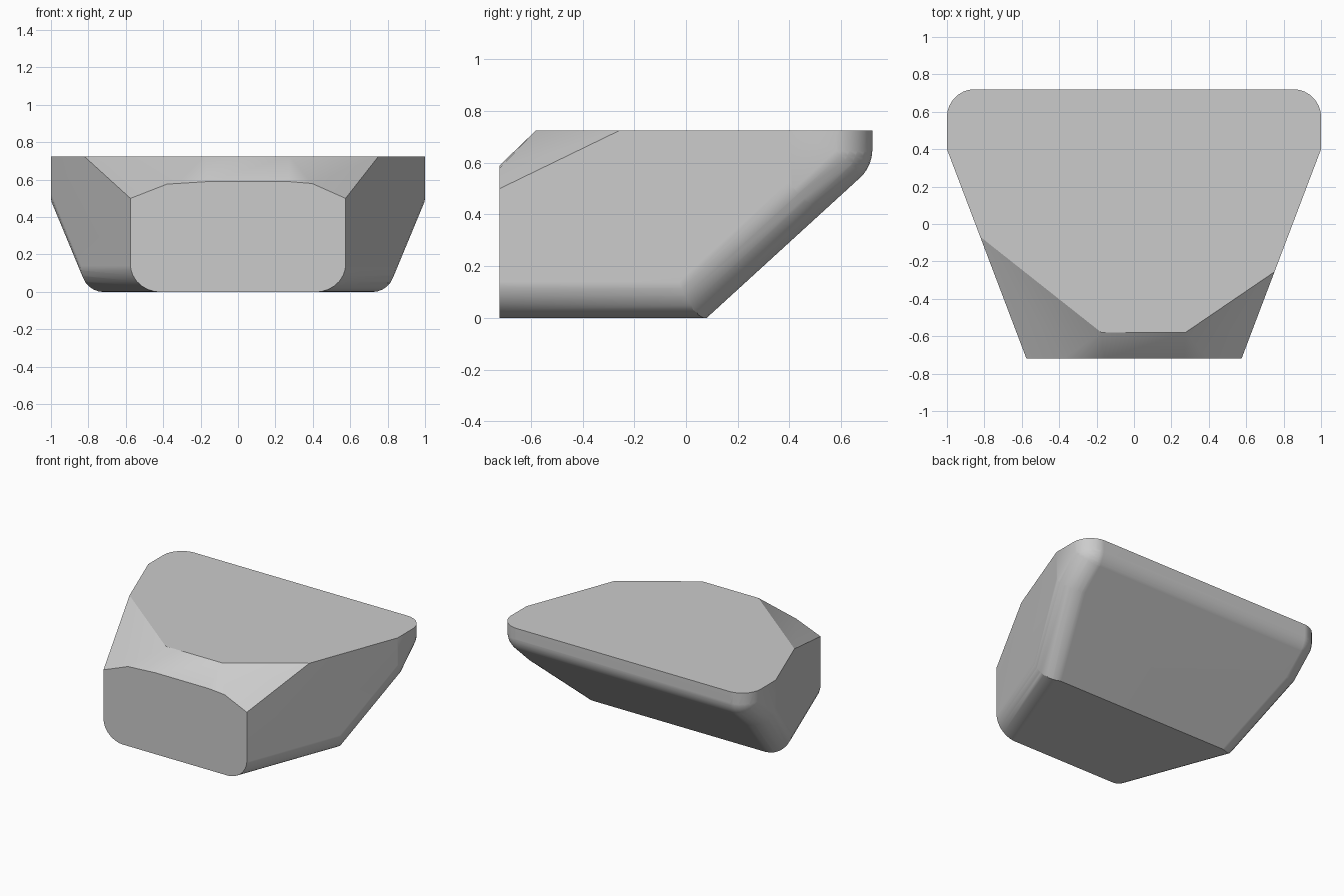
import bpy
import bmesh
from mathutils import Vector, Matrix

RADIUS = 0.15
STEPS = 8

old = bpy.data.objects.get("Cube")
if old:
    bpy.data.objects.remove(old, do_unlink=True)

bm = bmesh.new()
bmesh.ops.create_cube(bm, size=1, matrix=Matrix.Translation((0, 0, 0.3625))
                      @ Matrix.Diagonal((2, 1.44, 0.725, 1)))


def cut(plane):
    """Slice away everything outside a plane and cap the opening."""
    normal, dist = plane
    bmesh.ops.bisect_plane(bm, geom=bm.verts[:] + bm.edges[:] + bm.faces[:],
                           dist=1e-5, plane_co=normal * dist,
                           plane_no=normal, clear_outer=True)
    rim = [e for e in bm.edges if e.is_boundary]
    if rim:
        bmesh.ops.holes_fill(bm, edges=rim, sides=0)


def plane_at(normal, point):
    n = Vector(normal).normalized()
    return n, n.dot(Vector(point))


def plane_through(a, b, c):
    a, b, c = Vector(a), Vector(b), Vector(c)
    n = (b - a).cross(c - a)
    return plane_at(n if n.z > 0 else -n, a)


def blend(planes, weights):
    """Plane tangent to the ball that rolls between the given planes."""
    n = sum((p[0] * w for p, w in zip(planes, weights)), Vector())
    length = n.length
    d = sum((p[1] - RADIUS) * w for p, w in zip(planes, weights))
    return n / length, d / length + RADIUS


def round_edge(a, b):
    for i in range(1, STEPS):
        cut(blend((a, b), (i, STEPS - i)))


def round_corner(a, b, c):
    for i in range(1, STEPS - 1):
        for j in range(1, STEPS - i):
            cut(blend((a, b, c), (i, j, STEPS - i - j)))


# Main planes: floor, rear wall and sloping underside
floor = plane_at((0, 0, -1), (0, 0, 0))
rear = plane_at((0, 1, 0), (0, 0.72, 0))
slope = plane_at((0, 0.585, -0.64), (0, 0.08, 0))
cut(slope)

# Tapered sides
sides = []
for s in (-1, 1):
    straight = plane_at((s, 0, 0), (s, 0, 0))
    taper = plane_at((s * 1.12, -0.425, 0), (s, 0.4, 0))
    cut(taper)
    sides.append((straight, taper))

# Rounded lower and rear edges
round_edge(slope, rear)
for straight, taper in sides:
    round_edge(taper, floor)
    round_edge(taper, slope)
    round_edge(straight, slope)
    round_edge(straight, rear)
    round_corner(straight, slope, rear)

# Front chamfer, then the uneven corner facets
cut(plane_at((0, -0.135, 0.14), (0, -0.72, 0.59)))
corners = [
    ((-0.82, -0.07, 0.725), (-0.175, -0.58, 0.725), (-0.575, -0.72, 0.5),
     (-0.4, -0.72, 0.575), (-0.16, -0.72, 0.59)),
    ((0.745, -0.26, 0.725), (0.275, -0.58, 0.725), (0.575, -0.72, 0.5),
     (0.45, -0.72, 0.575), (0.27, -0.72, 0.59)),
]
for outer, inner, low, mid, centre in corners:
    cut(plane_through(outer, inner, low))
    cut(plane_through(inner, mid, centre))

bmesh.ops.remove_doubles(bm, verts=bm.verts[:], dist=1e-4)
bmesh.ops.recalc_face_normals(bm, faces=bm.faces[:])

mesh = bpy.data.meshes.new("faceted_block")
bm.to_mesh(mesh)
bm.free()
block = bpy.data.objects.new("faceted_block", mesh)
bpy.context.collection.objects.link(block)

# Plain grey
grey = bpy.data.materials.new("light_grey")
grey.use_nodes = True
colour = (0.6, 0.6, 0.6, 1)
grey.diffuse_color = colour
grey.node_tree.nodes["Principled BSDF"].inputs["Base Color"].default_value = colour
mesh.materials.append(grey)

# Smooth rounding with crisp main edges
bpy.ops.object.select_all(action="DESELECT")
block.select_set(True)
bpy.context.view_layer.objects.active = block
bpy.ops.object.shade_smooth_by_angle(angle=0.5)
weighted = block.modifiers.new("even_shading", "WEIGHTED_NORMAL")
weighted.keep_sharp = True
